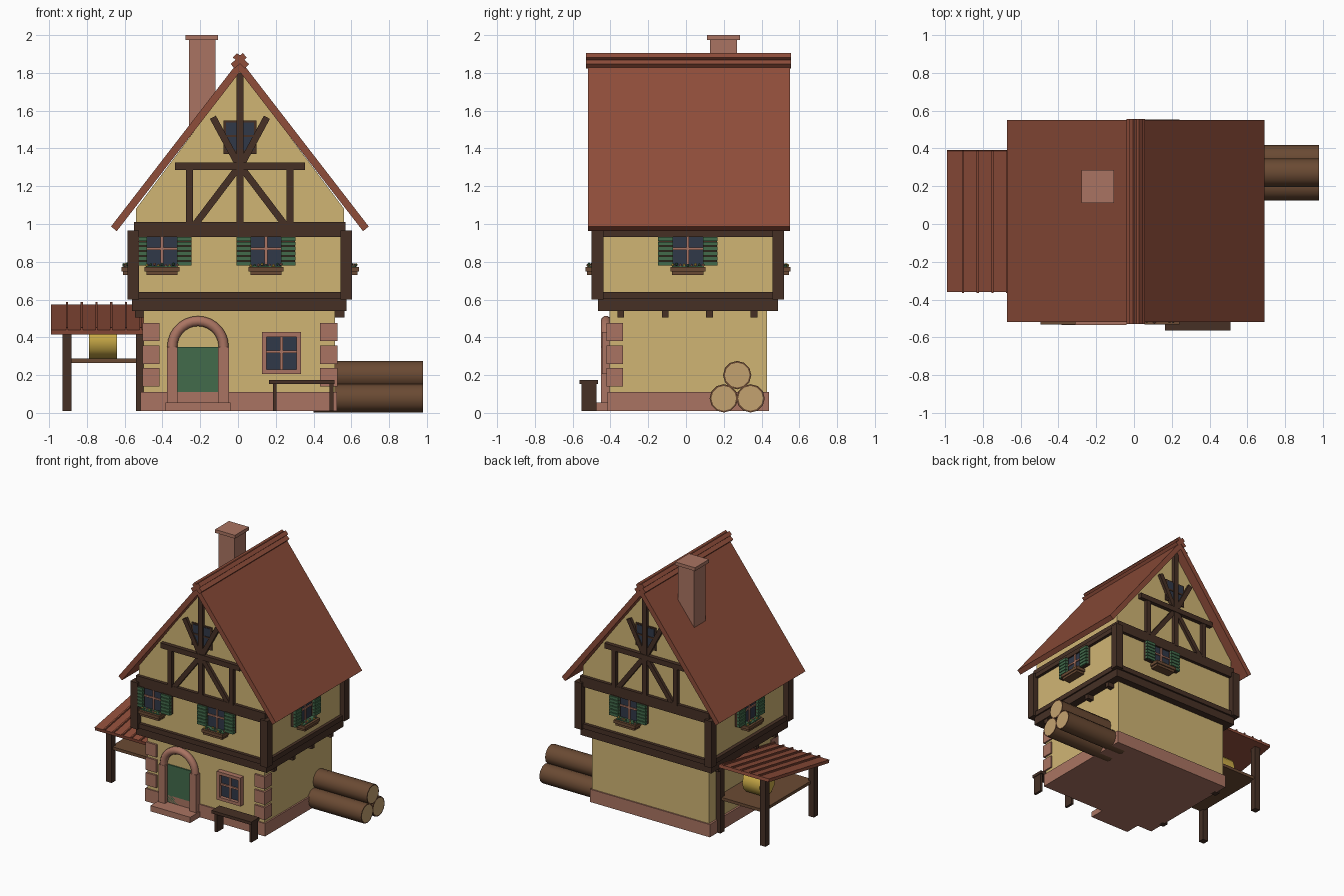
import bpy, bmesh, math, random
from mathutils import Matrix, Vector

if "Cube" in bpy.data.objects:
    bpy.data.objects.remove(bpy.data.objects["Cube"])
random.seed(4)


def material(name, rgb):
    lin = [((c / 255 + 0.055) / 1.055) ** 2.4 for c in rgb] + [1]
    m = bpy.data.materials.new(name)
    m.use_nodes = True
    m.diffuse_color = lin
    m.node_tree.nodes["Principled BSDF"].inputs["Base Color"].default_value = lin
    return m


PLASTER = material("plaster", (208, 181, 116))
BRICK = material("pink brick", (170, 116, 98))
TILE = material("red roof tile", (142, 77, 58))
TIMBER = material("dark timber", (70, 48, 37))
GREEN = material("green paint", (66, 107, 75))
GLASS = material("dark glass", (48, 56, 72))
WOOD = material("brown wood", (106, 74, 51))
CUT = material("cut wood", (196, 162, 112))
STRAW = material("straw yellow", (204, 172, 72))


def finish(name, bm, mats, smooth=False):
    bmesh.ops.recalc_face_normals(bm, faces=bm.faces)
    mesh = bpy.data.meshes.new(name)
    bm.to_mesh(mesh)
    bm.free()
    for m in mats:
        mesh.materials.append(m)
    ob = bpy.data.objects.new(name, mesh)
    bpy.context.collection.objects.link(ob)
    if smooth:
        bpy.ops.object.select_all(action='DESELECT')
        ob.select_set(True)
        bpy.context.view_layer.objects.active = ob
        bpy.ops.object.shade_smooth_by_angle(angle=math.radians(40))
    return ob


def box(name, x, y, z, mat, M=Matrix()):
    """Box from (min, max) ranges, optionally moved by a matrix."""
    bm = bmesh.new()
    mid = Vector([sum(r) / 2 for r in (x, y, z)])
    size = [r[1] - r[0] for r in (x, y, z)]
    bmesh.ops.create_cube(bm, size=1, matrix=M @ Matrix.Translation(mid) @ Matrix.Diagonal(size + [1]))
    return finish(name, bm, [mat])


def prism(name, profile, y, mat):
    """Extrude an x-z outline along y."""
    bm = bmesh.new()
    face = bm.faces.new([bm.verts.new((px, y[0], pz)) for px, pz in profile])
    ext = bmesh.ops.extrude_face_region(bm, geom=[face])
    moved = [v for v in ext["geom"] if isinstance(v, bmesh.types.BMVert)]
    bmesh.ops.translate(bm, verts=moved, vec=(0, y[1] - y[0], 0))
    return finish(name, bm, [mat])


def beam(name, a, b, width, y, mat):
    """Slanted bar between two x-z points."""
    a, b = Vector(a), Vector(b)
    d = (b - a).normalized() * width / 2
    n = Vector((-d.y, d.x))
    return prism(name, [a + n, b + n, b - n, a - n], y, mat)


def cylinder(name, x, y, z, r, mats, rim=0):
    """Cylinder lying along x; ends take the second material inside a rim."""
    bm = bmesh.new()
    M = Matrix.Translation((sum(x) / 2, y, z)) @ Matrix.Rotation(math.pi / 2, 4, 'Y')
    bmesh.ops.create_cone(bm, cap_ends=True, segments=12, radius1=r, radius2=r,
                          depth=x[1] - x[0], matrix=M)
    if rim:
        caps = [f for f in bm.faces if len(f.verts) > 4]
        bmesh.ops.inset_individual(bm, faces=caps, thickness=rim)
        for f in caps:
            f.material_index = 1
    return finish(name, bm, mats, True)


CX, CY = 0.01, 0.01  # middle of the house

# Ground floor
box("plinth", (-.515, .525), (-.415, .44), (.01, .11), BRICK)
box("ground_wall", (-.5, .513), (-.405, .43), (.012, .56), PLASTER)
for side in (-1, 1):
    for z in (.14, .26, .38):
        xs = sorted((CX + side * .425, CX + side * .516))
        box("corner_stone", xs, (-.42, -.333), (z, z + .097), BRICK)

# Door with round arch and step
DX = -.212
box("door", (DX - .107, DX + .107), (-.415, -.39), (.05, .35), GREEN)
box("door_step", (DX - .172, DX + .172), (-.535, -.4), (.01, .055), BRICK)
for s in (-1, 1):
    box("door_jamb", sorted((DX + s * .107, DX + s * .164)), (-.45, -.4), (.05, .35), BRICK)
bm = bmesh.new()
ring = bmesh.ops.create_circle(bm, segments=10, radius=.028,
                               matrix=Matrix.Translation((DX + .136, -.423, .35)))
bmesh.ops.spin(bm, geom=bm.verts[:] + bm.edges[:], cent=(DX, -.423, .35),
               axis=(0, -1, 0), angle=math.pi, steps=14)
finish("door_arch", bm, [BRICK], True)

# Ground window
WX, WZ = .23, .316
box("ground_window_glass", (WX - .08, WX + .08), (-.418, -.4), (WZ - .09, WZ + .09), GLASS)
for s in (-1, 1):
    box("window_jamb", sorted((WX + s * .08, WX + s * .103)), (-.445, -.4), (WZ - .111, WZ + .111), BRICK)
    box("window_rail", (WX - .08, WX + .08), (-.445, -.4), sorted((WZ + s * .087, WZ + s * .111)), BRICK)
box("window_mullion", (WX - .007, WX + .007), (-.428, -.41), (WZ - .09, WZ + .09), BRICK)
box("window_crossbar", (WX - .08, WX + .08), (-.428, -.41), (WZ, WZ + .014), BRICK)

# Upper floor and its timber frame
box("upper_wall", (-.54, .562), (-.455, .475), (.6, .95), PLASTER)
box("floor_beam", (-.56, .574), (-.465, .487), (.54, .602), TIMBER)
box("sill_beam", (-.568, .585), (-.48, .5), (.602, .64), TIMBER)
box("top_beam", (-.55, .57), (-.48, .5), (.93, 1.01), TIMBER)
for s in (-1, 1):
    box("side_top_beam", sorted((CX + s * .5, CX + s * .575)), (-.47, .49), (.93, .965), TIMBER)
    for t in (-1, 1):
        box("corner_post", sorted((CX + s * .533, CX + s * .594)),
            sorted((CY + t * .448, CY + t * .51)), (.6, .965), TIMBER)
    for y in (-.345, -.11, .125, .36):
        box("joist_end", sorted((CX + s * .48, CX + s * .555)), (y - .018, y + .018), (.505, .545), TIMBER)

# Gable wall, roof and ridge
prism("gable_wall", [(-.54, 1), (.562, 1), (.562, 1.08), (CX, 1.815), (-.54, 1.08)], (-.455, .475), PLASTER)
for s in (-1, 1):
    prism("roof_slope", [(CX, 1.87), (CX + s * .682, .987), (CX + s * .652, .962), (CX, 1.805)], (-.52, .55), TILE)
    beam("ridge_tile", (CX - s * .026, 1.893), (CX + s * .038, 1.835), .032, (-.53, .555), TILE)
box("ridge_cap", (CX - .016, CX + .016), (-.528, .553), (1.85, 1.895), TILE)

# Gable timbers and gable window, front and back
for face, (a, b) in {"front": (-.482, -.45), "back": (.47, .502)}.items():
    out = -.004 if face == "front" else .004
    y = (a, b)
    yd = (a - out, b - out)
    box(face + "_king_post", (CX - .019, CX + .019), y, (1, 1.8), TIMBER)
    box(face + "_collar_beam", (-.333, .354), (a + out, b + out), (1.285, 1.325), TIMBER)
    wy = (-.464, -.45) if face == "front" else (.47, .484)
    box(face + "_gable_frame", (CX - .088, CX + .088), wy, (1.37, 1.547), TIMBER)
    box(face + "_gable_glass", (CX - .074, CX + .074), [v + out for v in wy], (1.39, 1.537), GLASS)
    box(face + "_gable_bar", (CX - .074, CX + .074), [v + 2 * out for v in wy], (1.46, 1.472), TIMBER)
    for s in (-1, 1):
        box(face + "_stud", sorted((CX + s * .248, CX + s * .285)), y, (1, 1.3), TIMBER)
        beam(face + "_lower_brace", (CX, 1.31), (CX + s * .235, 1), .036, yd, TIMBER)
        beam(face + "_upper_brace", (CX, 1.3), (CX + s * .143, 1.565), .036, yd, TIMBER)


def shuttered_window(name, M):
    """Window facing -y at the origin of M, with shutters and flower box."""
    box(name + "_glass", (-.083, .083), (-.012, .01), (.775, .935), GLASS, M)
    box(name + "_mullion", (-.007, .007), (-.02, 0), (.775, .935), BRICK, M)
    box(name + "_crossbar", (-.083, .083), (-.02, 0), (.862, .875), BRICK, M)
    for s in (-1, 1):
        box(name + "_shutter", sorted((s * .08, s * .155)), (-.03, 0), (.78, .935), TIMBER, M)
        for i in range(6):
            z = .781 + i * .026
            box(name + "_slat", sorted((s * .079, s * .157)), (-.042, -.02), (z, z + .021), GREEN, M)
    box(name + "_flower_box", (-.092, .092), (-.078, 0), (.748, .772), WOOD, M)
    box(name + "_flower_box_base", (-.083, .083), (-.07, 0), (.73, .75), WOOD, M)
    box(name + "_leaves", (-.083, .083), (-.06, -.015), (.77, .778), GREEN, M)
    bm = bmesh.new()
    for i in range(9):
        spot = Vector((-.08 + i * .02, random.uniform(-.065, -.035), random.uniform(.778, .788)))
        made = bmesh.ops.create_icosphere(bm, subdivisions=1, radius=.009, matrix=M @ Matrix.Translation(spot))
        for f in {f for v in made["verts"] for f in v.link_faces}:
            f.material_index = i % 3
    finish(name + "_flowers", bm, [STRAW, GREEN, BRICK])


for name, spot, turn in (("front_left_window", (.148, -.455, 0), 0),
                         ("front_right_window", (-.402, -.455, 0), 0),
                         ("left_window", (.562, CY, 0), 90),
                         ("back_window", (.148, .475, 0), 180),
                         ("right_window", (-.54, CY, 0), -90)):
    shuttered_window(name, Matrix.Translation(spot) @ Matrix.Rotation(math.radians(turn), 4, 'Z'))

# Chimney
box("chimney", (-.26, -.12), (.127, .27), (1.35, 1.98), BRICK)
box("chimney_cap", (-.278, -.105), (.112, .285), (1.974, 2), BRICK)

# Bench
box("bench_seat", (.165, .51), (-.563, -.465), (.152, .175), TIMBER)
for x in (.185, .485):
    box("bench_leg", (x, x + .02), (-.553, -.475), (.01, .155), TIMBER)

# Log pile
for y, z in ((.2, .077), (.342, .077), (.271, .2)):
    cylinder("log", (.4, .98), y, z, .075, [WOOD, CUT], .009)

# Lean-to shed
tilt = Matrix.Translation((-.745, .015, .495)) @ Matrix.Rotation(math.atan2(.135, .75), 4, 'X')
box("shed_roof", (-.245, .245), (-.38, .38), (-.0125, .0125), TILE, tilt)
for i in range(6):
    x = -.16 + i * .078
    box("shed_roof_batten", (x - .006, x + .006), (-.382, .382), (.01, .024), TILE, tilt)
for x in (-.93, -.54):
    for y, top in ((-.28, .43), (.32, .54)):
        box("shed_post", (x, x + .048), (y - .024, y + .024), (.01, top), TIMBER)
box("shed_shelf", (-.9, -.505), (-.29, .33), (.265, .288), WOOD)
cylinder("straw_roll", (-.79, -.64), .12, .385, .098, [STRAW])
